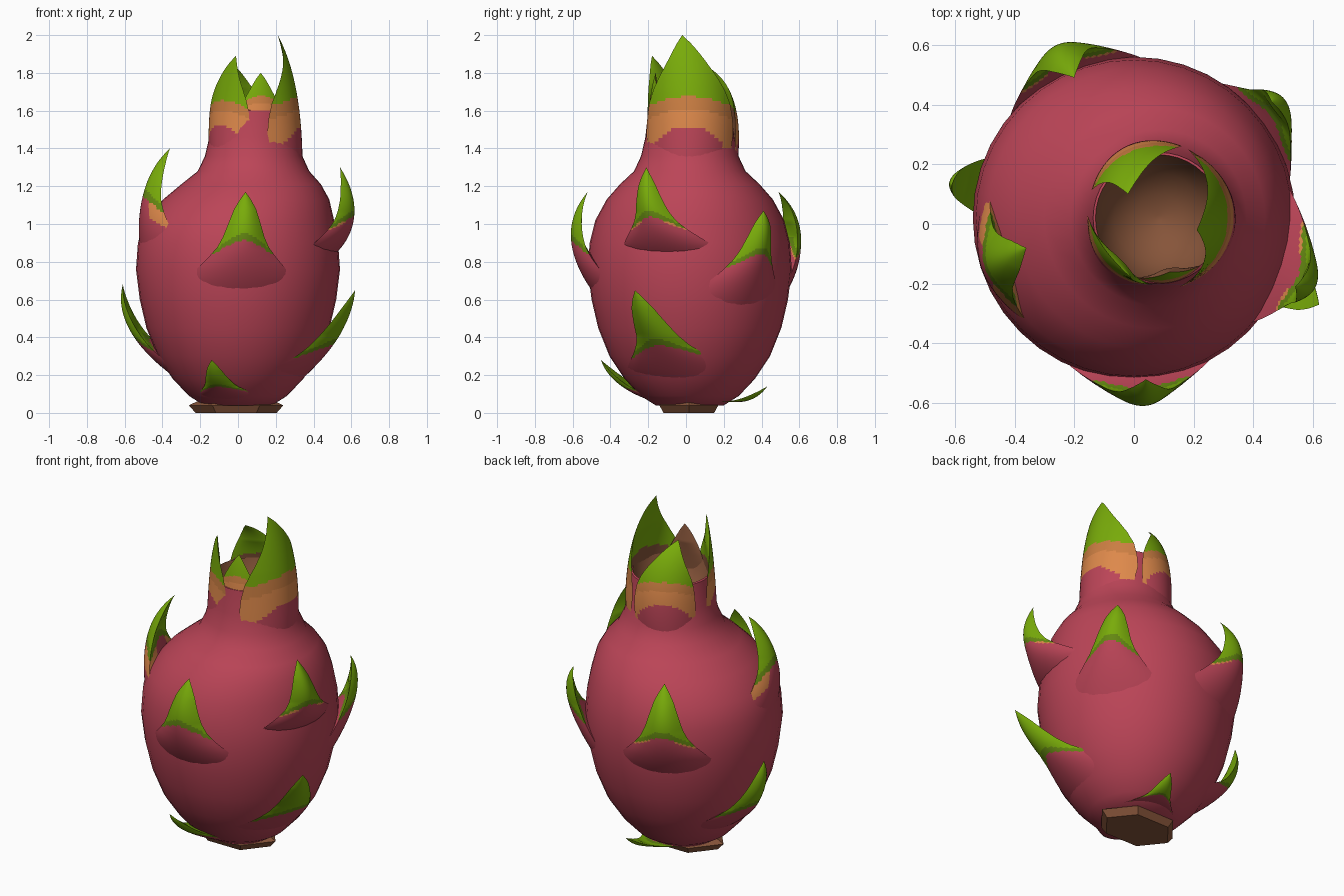
import bpy, bmesh, math
from mathutils import Vector

if "Cube" in bpy.data.objects:
    bpy.data.objects.remove(bpy.data.objects["Cube"])


def material(name, rgb):
    m = bpy.data.materials.new(name)
    m.diffuse_color = (*rgb, 1)
    m.use_nodes = True
    m.node_tree.nodes["Principled BSDF"].inputs["Base Color"].default_value = m.diffuse_color
    return m


PINK, GREEN, OLIVE, ORANGE, OCHRE, BROWN = range(6)
MATS = [material("skin pink", (0.50, 0.059, 0.096)),
        material("leaf green", (0.19, 0.41, 0.003)),
        material("olive green", (0.13, 0.25, 0.006)),
        material("orange", (0.73, 0.25, 0.070)),
        material("ochre", (0.60, 0.21, 0.055)),
        material("brown", (0.24, 0.09, 0.042))]

# Outer skin: radius, height
PROFILE = [(0.18, 0.04), (0.26, 0.09), (0.345, 0.18), (0.425, 0.30), (0.485, 0.45), (0.52, 0.60),
           (0.54, 0.76), (0.53, 0.90), (0.50, 1.02), (0.44, 1.13), (0.37, 1.21), (0.295, 1.28),
           (0.258, 1.36), (0.235, 1.46), (0.22, 1.60)]


def radius(z):
    for (r0, z0), (r1, z1) in zip(PROFILE, PROFILE[1:]):
        if z <= z1:
            return r0 + (r1 - r0) * max(0, (z - z0) / (z1 - z0))
    return PROFILE[-1][0]


def axis(z):
    # The neck sits to the right of the body's centre
    k = min(1, max(0, (z - 0.95) / 0.35))
    return Vector((0.083 * k * k * (3 - 2 * k), 0.02, z))


def radial(deg):
    return Vector((math.cos(math.radians(deg)), math.sin(math.radians(deg)), 0))


def finish(bm, name, angle=40):
    bmesh.ops.remove_doubles(bm, verts=bm.verts, dist=0.0005)
    bmesh.ops.recalc_face_normals(bm, faces=bm.faces)
    me = bpy.data.meshes.new(name)
    bm.to_mesh(me)
    bm.free()
    for m in MATS:
        me.materials.append(m)
    ob = bpy.data.objects.new(name, me)
    bpy.context.collection.objects.link(ob)
    if angle:
        bpy.ops.object.select_all(action='DESELECT')
        ob.select_set(True)
        bpy.context.view_layer.objects.active = ob
        bpy.ops.object.shade_smooth_by_angle(angle=math.radians(angle))
    return ob


def skin_rings(bm, rings, rule):
    n = len(rings[0])
    for i in range(len(rings) - 1):
        for j in range(n):
            k = (j + 1) % n
            f = bm.faces.new((rings[i][j], rings[i][k], rings[i + 1][k], rings[i + 1][j]))
            f.material_index = rule(i, j)


# Fruit body with hollow brown cup in the neck
def build_body():
    bm = bmesh.new()
    cup = [(0.212, 1.605), (0.195, 1.54), (0.15, 1.46), (0.08, 1.41), (0.01, 1.39)]
    rings = [[bm.verts.new(axis(z) + radial(360 * j / 40) * r) for j in range(40)]
             for r, z in PROFILE + cup]
    skin_rings(bm, rings, lambda i, j: BROWN if i >= len(PROFILE) else PINK)
    bm.faces.new(rings[0])
    bm.faces.new(rings[-1]).material_index = BROWN
    finish(bm, "fruit_body")


WIDTH_SCALE = [1.08, 0.97, 0.80, 0.62, 0.47, 0.38, 0.32, 0.26, 0.20, 0.11, 0.0]
WIDTH_CROWN = [0.92, 0.97, 1.0, 0.98, 0.93, 0.82, 0.67, 0.50, 0.34, 0.18, 0.0]


def sample(table, t):
    x = t * (len(table) - 1)
    i = min(int(x), len(table) - 2)
    return table[i] + (table[i + 1] - table[i]) * (x - i)


# Curved pointed leaf: lens section swept from the skin to a free tip
def build_leaf(name, az, base_z, mid_az, mid_r, mid_z, tip, half, green,
               crown=False, orange=0, brown_inside=False):
    bm = bmesh.new()
    p0 = axis(base_z) + radial(az) * (radius(base_z) - (0.022 if crown else 0.006))
    mid = axis(mid_z) + radial(mid_az) * mid_r
    tip = Vector(tip)
    ctrl = 2 * mid - (p0 + tip) / 2
    rows, n = 48, 20
    params = [-1 + 2 * j / n for j in range(n + 1)]
    ring_s = [(s, 0) for s in params] + [(s, 1) for s in reversed(params[1:-1])]
    rings = []
    for i in range(rows + 1):
        t = i / rows
        c = p0 * (1 - t) ** 2 + ctrl * 2 * t * (1 - t) + tip * t * t
        a = az + (mid_az - az) * min(1, 2 * t)
        out, side = radial(a), radial(a + 90)
        w = half * sample(WIDTH_CROWN if crown else WIDTH_SCALE, t)
        R = max(w * 1.03, 0.25 if crown else radius(c.z))
        # edges sink a little, most around the middle of the leaf
        edge = (0.02 if crown else 0.035 + 0.12 * t) * (1 - t)
        thick = 0.035 if crown else 0.05 + 0.12 * max(0, 1 - t / 0.5)
        thick *= min(1, (1 - t) * 3)
        ring = []
        for s, inner in ring_s:
            d = R - math.sqrt(R * R - (w * s) ** 2) + edge * s * s
            p = c + side * w * s - out * (d + inner * thick * (1 - s * s))
            p.z = max(p.z, 0.005)
            ring.append(bm.verts.new(p))
        rings.append(ring)

    def rule(i, j):
        s0, s1 = ring_s[j], ring_s[(j + 1) % len(ring_s)]
        s, inner = (s0[0] + s1[0]) / 2, s0[1] or s1[1]
        v = (i + 0.5) / rows + (0.07 if crown else 0.15) * s * s
        if inner and brown_inside:
            return BROWN
        if v > green:
            return GREEN
        if crown:
            if inner:
                return BROWN
            reach = 0.22 + 0.14 * s ** 4
            return OCHRE if v > green - 0.09 else ORANGE if v > green - reach else PINK
        if v > green - 0.07:
            return OLIVE
        return ORANGE if v > green - 0.07 - orange and abs(s) > 0.5 else PINK

    skin_rings(bm, rings, rule)
    bm.faces.new(rings[0])
    finish(bm, name)


# Brown low-poly stem stub
def build_stem():
    bm = bmesh.new()
    rings = []
    for k, z in ((0.86, 0.0), (1.0, 0.04), (0.75, 0.07)):
        rings.append([bm.verts.new((0.25 * k * math.cos(a) - 0.01, 0.18 * k * math.sin(a) + 0.015, z))
                      for a in (math.radians(60 * j) for j in range(6))])
    skin_rings(bm, rings, lambda i, j: BROWN)
    for r in (rings[0], rings[-1]):
        bm.faces.new(r).material_index = BROWN
    finish(bm, "stem_stub", 0)


build_body()
build_stem()

# Scales on the body: base angle, base z, mid angle, mid radius, mid z, tip, half width, green start
build_leaf("scale_front", 271, 0.65, 273, 0.63, 0.93, (0.04, -0.52, 1.17), 0.29, 0.54)
build_leaf("scale_upper_left", 195, 0.88, 196, 0.575, 1.18, (-0.36, -0.08, 1.40), 0.26, 0.50, orange=0.15)
build_leaf("scale_upper_right", -12, 0.85, -20, 0.63, 1.06, (0.54, -0.21, 1.30), 0.25, 0.52, orange=0.03)
build_leaf("scale_lower_right", -4, 0.17, -20, 0.565, 0.41, (0.62, -0.27, 0.65), 0.31, 0.46)
build_leaf("scale_back_right", 32, 0.56, 37, 0.635, 0.86, (0.46, 0.41, 1.07), 0.27, 0.53)
build_leaf("scale_back", 113, 0.63, 114, 0.635, 0.93, (-0.20, 0.49, 1.17), 0.28, 0.51, orange=0.02)
build_leaf("scale_left", 167, 0.20, 168, 0.585, 0.44, (-0.61, 0.13, 0.68), 0.24, 0.47)
build_leaf("scale_low_front", 256, 0.07, 253, 0.40, 0.16, (-0.14, -0.45, 0.28), 0.20, 0.46)
build_leaf("scale_low_back", 77, 0.06, 77, 0.33, 0.07, (0.10, 0.43, 0.14), 0.18, 0.44)

# Crown leaves around the neck
build_leaf("crown_right", -4, 1.31, -2, 0.225, 1.71, (0.21, -0.02, 2.0), 0.23, 0.45, crown=True)
build_leaf("crown_front_left", 222, 1.33, 224, 0.23, 1.66, (-0.01, -0.18, 1.89), 0.16, 0.49, crown=True)
build_leaf("crown_front", 282, 1.38, 281, 0.215, 1.63, (0.12, -0.16, 1.80), 0.12, 0.62,
           crown=True, brown_inside=True)
build_leaf("crown_back", 116, 1.31, 116, 0.24, 1.64, (-0.02, 0.10, 1.84), 0.17, 0.49, crown=True)
